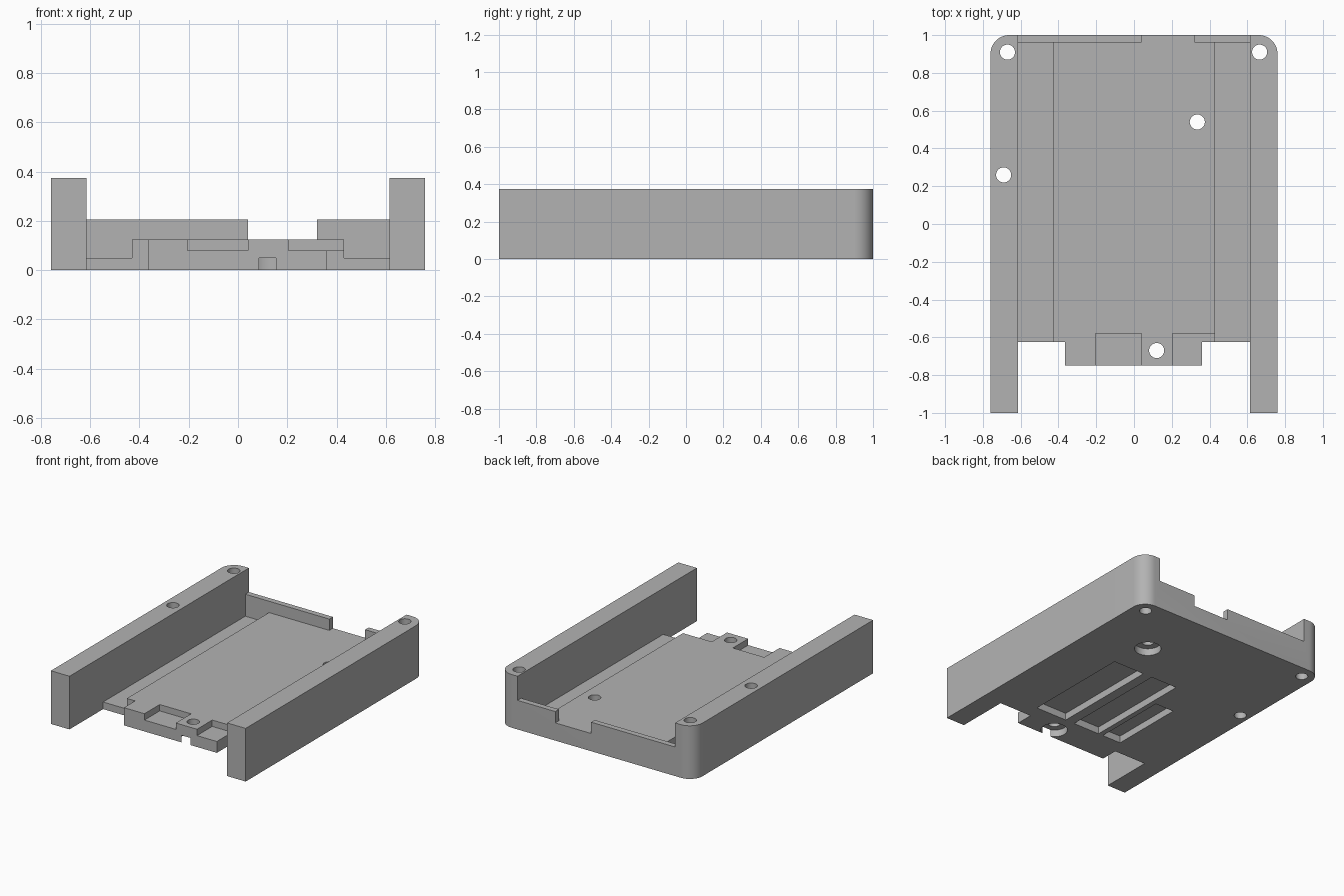
import bpy, bmesh, math

cube = bpy.data.objects.get("Cube")
if cube:
    bpy.data.objects.remove(cube, do_unlink=True)

gray = bpy.data.materials.new("plain gray")
gray.use_nodes = True
gray.diffuse_color = (0.45, 0.45, 0.45, 1)
gray.node_tree.nodes["Principled BSDF"].inputs["Base Color"].default_value = (0.45, 0.45, 0.45, 1)

W, IN, H = 0.76, 0.615, 0.375      # half width, inner rail face, rail height
FLOOR, DECK, LIP = 0.05, 0.125, 0.205
FRONT, WALL, R = -0.625, 0.96, 0.1  # floor front edge, back wall face, corner radius


def prism(name, outline, z0, z1):
    """Extrude a flat outline from z0 to z1."""
    bm = bmesh.new()
    face = bm.faces.new([bm.verts.new((x, y, z0)) for x, y in outline])
    top = bmesh.ops.extrude_face_region(bm, geom=[face])["geom"]
    verts = [v for v in top if isinstance(v, bmesh.types.BMVert)]
    bmesh.ops.translate(bm, verts=verts, vec=(0, 0, z1 - z0))
    bmesh.ops.recalc_face_normals(bm, faces=bm.faces[:])
    mesh = bpy.data.meshes.new(name)
    bm.to_mesh(mesh)
    bm.free()
    mesh.materials.append(gray)
    obj = bpy.data.objects.new(name, mesh)
    bpy.context.collection.objects.link(obj)
    return obj


def arc(cx, cy, r, start, end, steps):
    angles = [math.radians(start + (end - start) * i / steps) for i in range(steps + 1)]
    return [(cx + r * math.cos(a), cy + r * math.sin(a)) for a in angles]


def cut(obj, name, outline, z0, z1):
    """Subtract a prism from the body."""
    cutter = prism(name, outline, z0, z1)
    cutter.hide_render = True
    mod = obj.modifiers.new(name, "BOOLEAN")
    mod.operation, mod.solver, mod.object = "DIFFERENCE", "EXACT", cutter
    bpy.ops.object.modifier_apply(modifier=mod.name)
    bpy.data.objects.remove(cutter, do_unlink=True)


def rect(x0, x1, y0, y1):
    return [(x0, y0), (x1, y0), (x1, y1), (x0, y1)]


def circle(x, y, r):
    return arc(x, y, r, 0, 360, 32)[:-1]


# Plan outline: two rails, front tab and rounded back corners
outline = [(-W, -1), (-IN, -1), (-IN, FRONT), (-0.365, FRONT), (-0.365, -0.75),
           (0.36, -0.75), (0.36, FRONT), (IN, FRONT), (IN, -1), (W, -1)]
outline += arc(W - R, 1 - R, R, 0, 90, 12) + arc(R - W, 1 - R, R, 90, 180, 12)
body = prism("tray_body", outline, 0, H)
bpy.context.view_layer.objects.active = body
body.select_set(True)

# Channel between the rails, deck, lower side ledges and back wall opening
cut(body, "channel", rect(-IN, IN, -1.1, 1.1), LIP, 1)
cut(body, "deck_space", rect(-IN, IN, -1.1, WALL), DECK, 1)
cut(body, "right_ledge", rect(-IN, -0.43, -1.1, WALL), FLOOR, 1)
cut(body, "left_ledge", rect(0.43, IN, -1.1, WALL), FLOOR, 1)
cut(body, "wall_opening", rect(0.04, 0.32, 0.9, 1.1), DECK, 1)

# Shallow notches at the front tab
for x0, x1 in ((-0.205, 0.04), (0.205, 0.43)):
    cut(body, "tab_notch", rect(x0, x1, -1.1, -0.58), 0.08, 1)

# Screw holes, two of them with wide recesses underneath
for x, y in ((-0.67, 0.91), (0.665, 0.91), (-0.69, 0.26)):
    cut(body, "rail_hole", circle(x, y, 0.04), -1, 1)
for x, y in ((0.335, 0.54), (0.12, -0.67)):
    cut(body, "deck_hole", circle(x, y, 0.04), -1, 1)
    cut(body, "screw_recess", circle(x, y, 0.087), -1, FLOOR)

# Long pockets in the underside
for x0, x1, y1 in ((0.147, 0.393, 0.27), (-0.133, 0.075, 0.27), (-0.317, -0.17, 0.02)):
    cut(body, "bottom_pocket", rect(x0, x1, -0.52, y1), -1, FLOOR)

bpy.ops.object.shade_smooth_by_angle(angle=math.radians(30))
